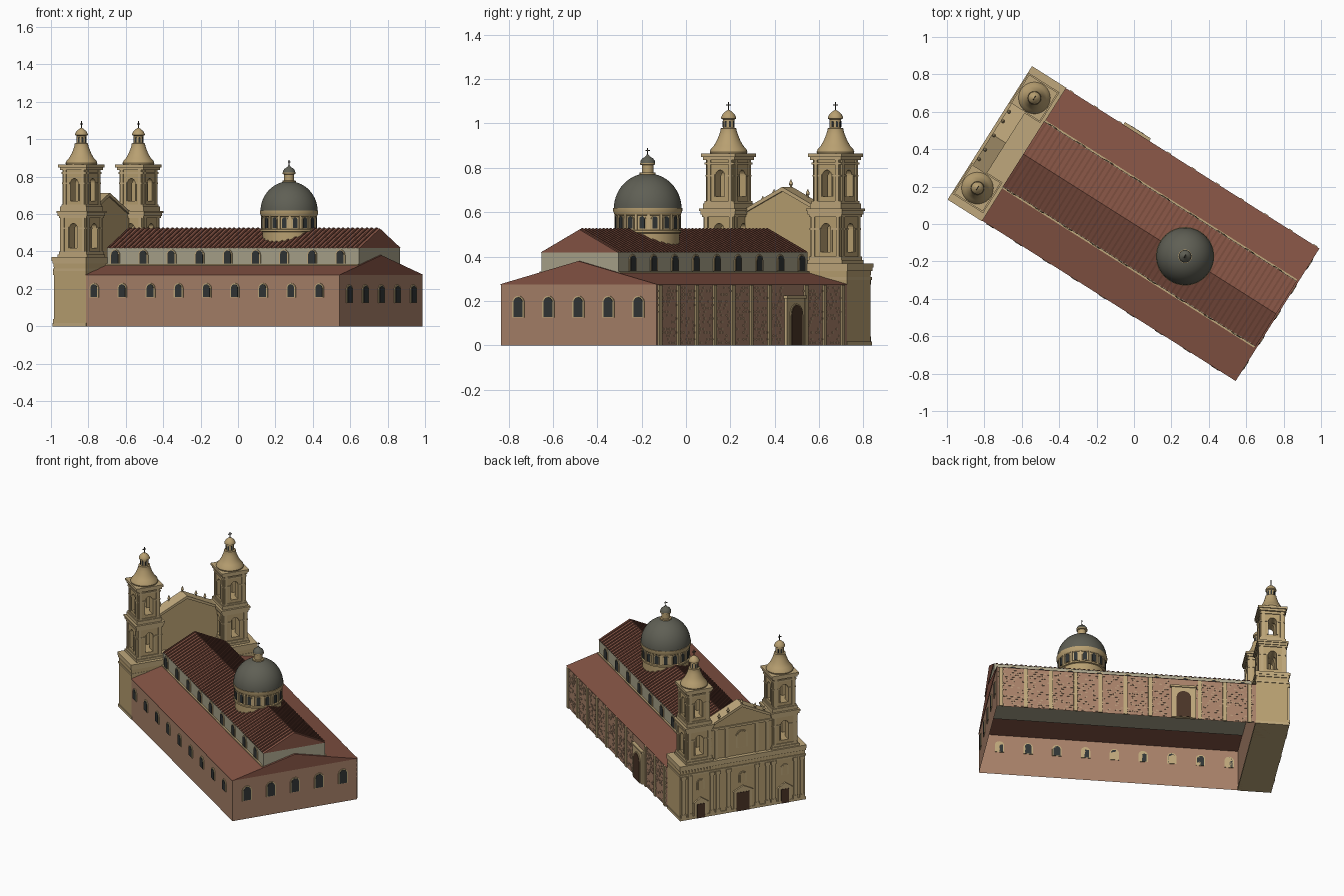
import bpy, bmesh, random
from math import pi, cos, sin, radians
from mathutils import Vector

if "Cube" in bpy.data.objects:
    bpy.data.objects.remove(bpy.data.objects["Cube"])

random.seed(4)
TURN = radians(-32.3)   # whole building is turned in plan; local x = length, y = width
X, Y, Z = Vector((1, 0, 0)), Vector((0, 1, 0)), Vector((0, 0, 1))
COL = dict(stone=(.48, .35, .165), trim=(.52, .39, .2), brick=(.39, .22, .14), brick2=(.45, .29, .18),
           roof=(.24, .09, .06), tile=(.19, .07, .045), lead=(.115, .115, .09),
           plaster=(.40, .37, .26), glass=(.03, .035, .035), wood=(.07, .035, .02), iron=(.05, .045, .035))
mats, parts = {}, {}
for k, c in COL.items():
    mats[k] = bpy.data.materials.new(k)
    mats[k].diffuse_color = (*c, 1)


def part(name, mat):
    if name not in parts:
        parts[name] = (bmesh.new(), mat)
    return parts[name][0]


def prism(bm, pts, o, t, n, d0, d1):
    """Extrude a 2D outline (t across, z up) along n from d0 to d1."""
    lo, hi = ([bm.verts.new(o + t * a + Z * b + n * d) for a, b in pts] for d in (d0, d1))
    bm.faces.new(lo)
    bm.faces.new(hi[::-1])
    for i in range(len(pts)):
        j = (i + 1) % len(pts)
        bm.faces.new((lo[i], hi[i], hi[j], lo[j]))


def box(bm, x0, x1, y0, y1, z0, z1):
    prism(bm, [(y0, z0), (y1, z0), (y1, z1), (y0, z1)], Vector(), Y, X, x0, x1)


def slab(bm, x, y, h, z0, z1):
    box(bm, x - h, x + h, y - h, y + h, z0, z1)


def lathe(bm, x, y, prof, n=40):
    rings = [[bm.verts.new((x + r * cos(2 * pi * i / n), y + r * sin(2 * pi * i / n), z)) for i in range(n)]
             for r, z in prof]
    bm.faces.new(rings[0])
    bm.faces.new(rings[-1])
    for a, b in zip(rings, rings[1:]):
        for i in range(n):
            j = (i + 1) % n
            bm.faces.new((a[i], a[j], b[j], b[i]))


def arch(w, h, n=10):
    r = w / 2
    return [(-r, 0), (r, 0)] + [(r * cos(pi * i / n), h - r + r * sin(pi * i / n)) for i in range(n + 1)]


def window(o, t, n, w, h, tag, fill="glass", e=.008, frame="trim"):
    """Arched opening with a raised surround."""
    prism(part(tag + "_frames", frame), arch(w + 2 * e, h + e), o, t, n, -.004, .005)
    prism(part(tag + "_panes", fill), arch(w, h), o + Z * .002, t, n, -.004, .007)


def cross(bm, x, y, z, h):
    slab(bm, x, y, h * .05, z, z + h)
    box(bm, x - h * .05, x + h * .05, y - h * .28, y + h * .28, z + h * .6, z + h * .72)


# aisle walls, open underneath
W, R, F = .415, .905, -.70
bm = part("aisle_walls", "brick")
c = [(F, -W), (R, -W), (R, W), (F, W)]
lo, hi = ([bm.verts.new((x, y, z)) for x, y in c] for z in (0, .275))
for i in range(4):
    j = (i + 1) % 4
    bm.faces.new((lo[i], lo[j], hi[j], hi[i]))

# roofs and clerestory
prism(part("aisle_roof", "roof"), [(-W - .004, .275), (W + .004, .275), (0, .38)], Vector(), Y, X, F, R + .003)
box(part("clerestory", "plaster"), F, R - .01, -.205, .205, .268, .42)
prism(part("nave_roof", "roof"), [(-.207, .418), (.207, .418), (0, .522)], Vector(), Y, X, F, R - .006)
bm = part("clerestory_ledges", "trim")
for s in (-1, 1):
    box(bm, F, R - .01, s * .209 - .007, s * .209 + .007, .322, .332)
bm = part("roof_tiles", "tile")
for i in range(53):
    prism(bm, [(-.208, .418), (0, .522), (.208, .418), (.208, .424), (0, .528), (-.208, .424)],
          Vector(), Y, X, F + .01 + i * .03, F + .02 + i * .03)

# windows along the sides and rear
for i in range(9):
    u = -.646 + i * .178
    window(Vector((u, -W, .155)), X, -Y, .042, .068, "aisle_window")
    for s in (-1, 1):
        window(Vector((u, s * .205, .335)), X, Y * s, .044, .068, "clerestory_window")
for i in range(5):
    window(Vector((R, -.32 + i * .16, .125)), Y, X, .048, .09, "rear_window")

# brick side: pilasters, loose brick relief, door
bm = part("side_pilasters", "trim")
for i in range(11):
    u = -.66 + i * .154
    if abs(u + .25) > .09:
        box(bm, u - .012, u + .012, W - .002, W + .008, 0, .272)
bm = part("side_bricks", "brick2")
for row in range(17):
    for k in range(72):
        u = F + .012 + k * .022 + (row % 2) * .011
        if random.random() < .45 and abs(u + .25) > .09:
            box(bm, u, u + .015, W - .001, W + .003, .008 + row * .0155, .016 + row * .0155)
box(part("side_door_surround", "trim"), -.325, -.175, W - .005, W + .014, 0, .215)
box(part("side_door_surround", "trim"), -.332, -.168, W - .005, W + .02, .212, .225)
window(Vector((-.25, W + .014, 0)), X, Y, .09, .18, "side_door", "wood")

# crossing dome on its drum
D = .323
lathe(part("drum", "stone"), D, 0, [(.143, .43), (.143, .505), (.152, .508), (.152, .518), (.143, .521),
      (.143, .585), (.150, .59), (.156, .605), (.156, .618), (.148, .62)], 48)
lathe(part("dome", "lead"), D, 0, [(.153 * cos(a), .615 + .16 * sin(a))
      for a in [pi / 2 * i / 14 for i in range(14)]] + [(.005, .775)], 48)
for i in range(16):
    a = 2 * pi * i / 16
    n, t = Vector((cos(a), sin(a), 0)), Vector((-sin(a), cos(a), 0))
    window(Vector((D, 0, .524)) + n * .142, t, n, .024, .056, "drum_window", e=.005)
    b = a + pi / 16
    n, t = Vector((cos(b), sin(b), 0)), Vector((-sin(b), cos(b), 0))
    prism(part("drum_pilasters", "trim"), [(-.006, .52), (.006, .52), (.006, .59), (-.006, .59)],
          Vector((D, 0, 0)), t, n, .138, .149)
lathe(part("dome_lantern", "stone"), D, 0, [(.036, .765), (.036, .778), (.026, .78), (.026, .812), (.034, .815), (.034, .822)], 24)
lathe(part("lantern_cap", "lead"), D, 0, [(.034, .82), (.032, .832), (.024, .843), (.01, .851), (.004, .86)], 24)
cross(part("dome_cross", "iron"), D, 0, .855, .035)

# facade block with cornices and dentils
G = -.90
box(part("facade_block", "stone"), G, F, -W, W, 0, .36)
bm = part("facade_cornices", "trim")
for z0, z1, e in ((0, .018, .007), (.295, .308, .006), (.335, .35, .008), (.35, .37, .012)):
    box(bm, G - e, F + e * .4, -W - e * .6, W + e * .6, z0, z1)
for i in range(42):
    v = -.41 + i * .02
    box(bm, G - .006, G + .002, v - .005, v + .005, .318, .335)
bm = part("facade_pilasters", "trim")
for v in (.395, .35, .205, .165, .095):
    for s in (-1, 1):
        box(bm, G - .008, G + .002, s * v - .012, s * v + .012, .018, .297)
        box(bm, G - .011, G + .002, s * v - .016, s * v + .016, .018, .04)
        box(bm, G - .011, G + .002, s * v - .016, s * v + .016, .275, .297)

# facade doors with small pediments
for v, w, h in ((0, .085, .125), (-.28, .05, .095), (.28, .05, .095)):
    o = Vector((G, v, .0))
    bm = part("door_surrounds", "trim")
    m = w / 2 + .018
    prism(bm, [(-m, 0), (m, 0), (m, h + .01), (-m, h + .01)], o, Y, -X, -.002, .006)
    prism(bm, [(-m - .008, h + .01), (m + .008, h + .01), (0, h + .045)], o, Y, -X, -.002, .011)
    prism(part("front_doors", "wood"), [(-w / 2, 0), (w / 2, 0), (w / 2, h), (-w / 2, h)], o, Y, -X, 0, .009)
    window(Vector((G, v, .19)), Y, -X, .035, .065, "facade_niche", "stone")

# central gable between the towers
prism(part("central_gable", "stone"), [(-.205, .36), (.205, .36), (.205, .6), (0, .70), (-.205, .6)],
      Vector(), Y, X, -.885, -.82)
bm = part("gable_cornice", "trim")
prism(bm, [(-.205, .595), (0, .695), (.205, .595), (.205, .612), (0, .714), (-.205, .612)], Vector(), Y, X, -.897, -.81)
box(bm, -.893, -.88, -.2, .2, .565, .58)
for v in (-.17, -.1, .1, .17):
    box(bm, -.892, -.88, v - .01, v + .01, .37, .567)
window(Vector((-.885, 0, .42)), Y, -X, .06, .11, "gable_niche", "stone")
for v, z in ((0, .71), (-.09, .666), (.09, .666), (-.15, .636), (.15, .636)):
    lathe(part("finials", "trim"), -.885, v, [(.007, z - .005), (.004, z + .008), (.009, z + .016), (.006, z + .026), (.001, z + .038)], 12)

# twin bell towers; openings are cut through both ways
T = -.81
for name, v in (("left", .285), ("right", -.285)):
    tower, trim, cut = part("tower_" + name, "stone"), part("tower_trim_" + name, "trim"), []
    for h, z0, z1, a0, aw, ah in ((.081, .365, .61, .42, .05, .13), (.072, .60, .85, .67, .048, .12)):
        slab(tower, T, v, h, z0, z1) if h > .08 else slab(part("tower_upper_" + name, "stone"), T, v, h, z0 + .012, z1)
        tag = "tower_" if h > .08 else "tower_upper_"
        for k, t in ((0, X), (1, Y)):
            n = Y if k == 0 else X
            cb = part("cutter_%s%s_%d" % (tag, name, k), "stone")
            prism(cb, arch(aw, ah), Vector((T, v, a0)), t, n, -.12, .12)
            for s in (-1, 1):
                # impost bands and corner strips
                o = Vector((T, v, 0))
                for q in (-1, 1):
                    for c0, c1, za, zb, d in ((h - .024, h - .006, z0, z1, .006), (aw / 2 + .002, aw / 2 + .009, a0, a0 + ah - .02, .004),
                                              (aw / 2 + .002, h, a0 + ah - .03, a0 + ah - .022, .005)):
                        prism(trim, [(q * c0, za), (q * c1, za), (q * c1, zb), (q * c0, zb)], o, t, n * s, h - .002, h + d)
    for h, z0, z1 in ((.092, .37, .385), (.087, .385, .40), (.087, .578, .59), (.092, .59, .605), (.097, .605, .617),
                      (.083, .617, .64), (.078, .64, .65), (.078, .815, .825), (.083, .835, .85), (.09, .85, .865)):
        slab(trim, T, v, h, z0, z1)
    lathe(part("tower_roof_" + name, "stone"), T, v, [(.082, .86), (.085, .872), (.08, .885), (.066, .90), (.052, .925),
          (.042, .95), (.036, .97), (.036, .978), (.026, .98), (.026, 1.018), (.034, 1.022), (.034, 1.028),
          (.027, 1.042), (.014, 1.054), (.005, 1.06)], 32)
    for i in range(8):
        a = 2 * pi * i / 8
        n, t = Vector((cos(a), sin(a), 0)), Vector((-sin(a), cos(a), 0))
        prism(part("tower_lantern_slits", "glass"), arch(.009, .028, 6), Vector((T, v, .984)), t, n, .02, .0267)
    cross(part("tower_crosses", "iron"), T, v, 1.055, .042)

# turn the collected parts into objects
obs = {}
for name, (bm, mat) in parts.items():
    bmesh.ops.recalc_face_normals(bm, faces=bm.faces)
    me = bpy.data.meshes.new(name)
    bm.to_mesh(me)
    bm.free()
    me.materials.append(mats[mat])
    if any(k in name for k in ("drum", "dome", "lantern", "tower_roof", "finials")):
        me.shade_smooth()
        me.set_sharp_from_angle(angle=radians(30))
    ob = obs[name] = bpy.data.objects.new(name, me)
    ob.rotation_euler.z = TURN
    bpy.context.collection.objects.link(ob)
for name, ob in obs.items():
    if name.startswith("cutter_"):
        ob.hide_render = True
        ob.hide_set(True)
        mod = obs[name[7:-2]].modifiers.new("opening", "BOOLEAN")
        mod.operation, mod.solver, mod.object = "DIFFERENCE", "EXACT", ob

for m in bpy.data.materials:
    if m.users and not m.is_grease_pencil:
        m.use_nodes = True
        m.node_tree.nodes["Principled BSDF"].inputs["Base Color"].default_value = m.diffuse_color
